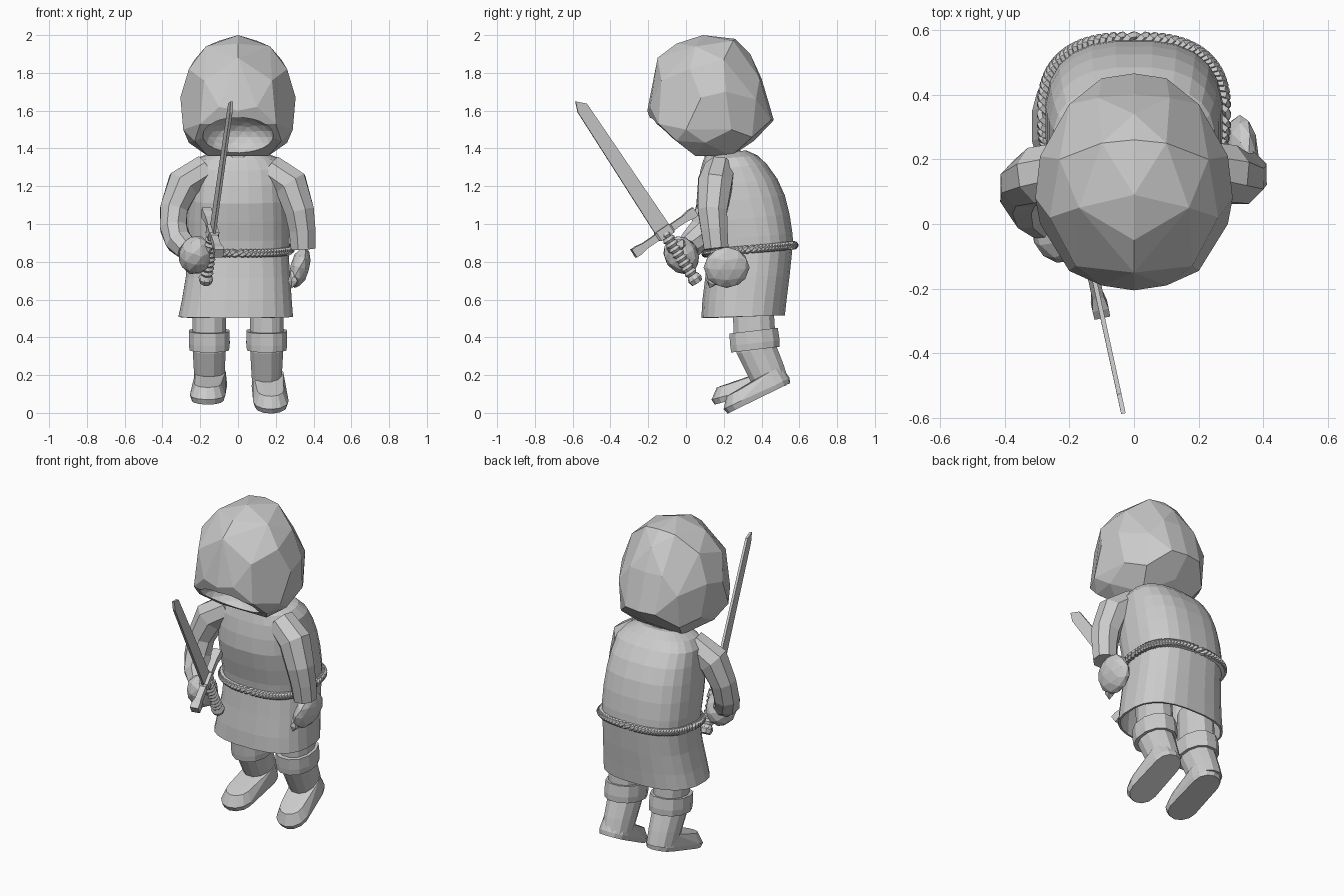
import bpy, bmesh
from math import sin, cos, pi, radians, copysign
from mathutils import Vector, Matrix

cube = bpy.data.objects.get("Cube")
if cube:
    bpy.data.objects.remove(cube, do_unlink=True)

GREY = (0.6, 0.6, 0.6, 1.0)
mat = bpy.data.materials.new("plain grey")
mat.use_nodes = True
mat.diffuse_color = GREY
mat.node_tree.nodes["Principled BSDF"].inputs["Base Color"].default_value = GREY


def finish(name, bm, matrix=None):
    """Turn a bmesh into a named, flat shaded object."""
    if matrix:
        bm.transform(matrix)
    bmesh.ops.recalc_face_normals(bm, faces=bm.faces[:])
    mesh = bpy.data.meshes.new(name)
    bm.to_mesh(mesh)
    bm.free()
    mesh.materials.append(mat)
    obj = bpy.data.objects.new(name, mesh)
    bpy.context.scene.collection.objects.link(obj)
    return obj


def skin(name, rings, cap=True, closed=False, matrix=None):
    """Join a row of equal rings with quads."""
    bm = bmesh.new()
    rows = [[bm.verts.new(p) for p in ring] for ring in rings]
    pairs = list(zip(rows, rows[1:]))
    if closed:
        pairs.append((rows[-1], rows[0]))
    for low, high in pairs:
        for i in range(len(low)):
            j = (i + 1) % len(low)
            bm.faces.new((low[i], low[j], high[j], high[i]))
    if cap and not closed:
        bm.faces.new(rows[0])
        bm.faces.new(rows[-1])
    return finish(name, bm, matrix)


def rounded(angle, rx, ry, power=2.6):
    """Point on a rounded rectangle outline."""
    c, s = cos(angle), sin(angle)
    return (copysign(abs(c) ** (2 / power), c) * rx,
            copysign(abs(s) ** (2 / power), s) * ry)


def loft(name, levels, sides=20, power=2.6, tilt=0.0, cap=True):
    """Skin level outlines given as (z, centre x, front y, back y, half width)."""
    rings = []
    for z, cx, front, back, half in levels:
        ring = []
        for i in range(sides):
            x, y = rounded(2 * pi * (i + 0.5) / sides, half, (back - front) / 2, power)
            ring.append((cx + x, (front + back) / 2 + y, z + y * tilt))
        rings.append(ring)
    return skin(name, rings, cap)


def tube(name, path, sides=8, closed=False, matrix=None):
    """Skin circles along a path of (point, radius)."""
    points = [Vector(p) for p, r in path]
    count = len(points)
    rings = []
    for i, (p, r) in enumerate(path):
        if closed:
            along = points[(i + 1) % count] - points[i - 1]
        else:
            along = points[min(i + 1, count - 1)] - points[max(i - 1, 0)]
        along.normalize()
        guide = Vector((0, 0, 1)) if closed or abs(along.z) < 0.5 else Vector((0, 1, 0))
        side = along.cross(guide).normalized()
        up = side.cross(along)
        angles = [2 * pi * (k + 0.5) / sides for k in range(sides)]
        rings.append([points[i] + (side * cos(a) + up * sin(a)) * r for a in angles])
    return skin(name, rings, closed=closed, matrix=matrix)


def hull(name, points, matrix=None, merge=7):
    """Convex shell around points, with nearly flat triangles merged."""
    bm = bmesh.new()
    for p in points:
        bm.verts.new(p)
    result = bmesh.ops.convex_hull(bm, input=bm.verts[:])
    junk = [g for g in result["geom_interior"] if isinstance(g, bmesh.types.BMVert)]
    bmesh.ops.delete(bm, geom=junk, context="VERTS")
    bmesh.ops.dissolve_limit(bm, angle_limit=radians(merge),
                             verts=bm.verts[:], edges=bm.edges[:])
    return finish(name, bm, matrix)


def ball(name, centre, radii, turn=(0, 0), level=2):
    """Faceted ball, scaled and turned about x and y."""
    bm = bmesh.new()
    bmesh.ops.create_icosphere(bm, subdivisions=level, radius=1)
    matrix = (Matrix.Translation(centre) @ Matrix.Rotation(radians(turn[0]), 4, "X")
              @ Matrix.Rotation(radians(turn[1]), 4, "Y") @ Matrix.Diagonal((*radii, 1)))
    return finish(name, bm, matrix)


# Faceted hood: half of its corner points, mirrored
middle = [(0.09, 2.0), (-0.05, 1.955), (-0.15, 1.88), (-0.205, 1.6), (-0.18, 1.53),
          (0.26, 1.98), (0.34, 1.9), (0.4, 1.77), (0.465, 1.55), (0.36, 1.44), (0.2, 1.35)]
half = [(0.18, -0.13, 1.76), (0.2, -0.145, 1.53), (0.1, -0.19, 1.62),
        (0.305, 0.08, 1.67), (0.29, 0.21, 1.7), (0.29, 0.0, 1.5),
        (0.26, 0.1, 1.43), (0.27, 0.24, 1.5), (0.26, 0.02, 1.82),
        (0.23, 0.2, 1.87), (0.17, 0.05, 1.94), (0.1, 0.25, 1.97),
        (0.2, 0.37, 1.66), (0.2, 0.35, 1.46), (0.1, 0.45, 1.55),
        (0.11, 0.39, 1.77), (0.16, 0.05, 1.36), (0.14, 0.24, 1.36), (0.23, -0.05, 1.44)]
corners = [(0, y, z) for y, z in middle]
corners += [(side * x, y, z) for x, y, z in half for side in (1, -1)]
hood = hull("hood", corners)

# Hollow face opening under the brow
cutter = ball("face_cutter", (0, -0.1, 1.46), (0.19, 0.18, 0.12), level=3)
cutter.hide_render = True
cut = hood.modifiers.new("face opening", "BOOLEAN")
cut.operation = "DIFFERENCE"
cut.solver = "EXACT"
cut.object = cutter
graph = bpy.context.evaluated_depsgraph_get()
hollow = bpy.data.meshes.new_from_object(hood.evaluated_get(graph))
hood.modifiers.clear()
hood.data = hollow
bpy.data.objects.remove(cutter, do_unlink=True)

# Neck, tunic and skirt
loft("neck", [(1.28, 0, 0.1, 0.3, 0.1), (1.42, 0, 0.09, 0.29, 0.1)], sides=12, power=2)
loft("tunic", [(0.86, 0, 0.11, 0.57, 0.272), (0.93, 0, 0.1, 0.565, 0.275),
               (1.03, 0, 0.075, 0.55, 0.275), (1.13, 0, 0.055, 0.525, 0.27),
               (1.22, 0, 0.06, 0.485, 0.262), (1.3, 0, 0.075, 0.43, 0.25),
               (1.35, 0, 0.09, 0.38, 0.21), (1.38, 0, 0.11, 0.32, 0.13)],
     sides=24, tilt=0.09)
skirt = loft("skirt", [(0.51, -0.012, 0.08, 0.525, 0.305), (0.6, -0.006, 0.085, 0.535, 0.292),
                       (0.72, 0, 0.1, 0.55, 0.278), (0.865, 0, 0.115, 0.565, 0.268)],
             sides=24, tilt=0.03, cap=False)
shell = skirt.modifiers.new("cloth", "SOLIDIFY")
shell.thickness = 0.012

# Rope belt of two twisted strands
TURNS, STEPS = 44, 264
for strand in range(2):
    path = []
    for i in range(STEPS):
        angle = 2 * pi * i / STEPS
        twist = angle * TURNS + strand * pi
        reach = 0.013 * cos(twist)
        x, y = rounded(angle, 0.276 + reach, 0.232 + reach)
        path.append(((x, 0.338 + y, 0.866 + y * 0.09 + 0.011 * sin(twist)), 0.014))
    tube("belt_strand", path, sides=5, closed=True)

# Legs, cuffs and boots
for name, side, heel, pitch, length in (
        ("left", 1, (0.16, 0.48, 0.123), 26, 0.205),
        ("right", -1, (-0.145, 0.455, 0.125), 15, 0.23)):
    cx = side * 0.152
    loft(name + "_leg", [(0.64, cx, 0.24, 0.46, 0.09), (0.42, cx, 0.25, 0.475, 0.092),
                         (0.33, cx, 0.265, 0.485, 0.09), (0.24, cx, 0.31, 0.52, 0.085),
                         (0.16, cx, 0.35, 0.545, 0.08)], sides=12, power=2.2, tilt=0.15)
    loft(name + "_cuff", [(0.335, cx, 0.235, 0.5, 0.108), (0.37, cx, 0.23, 0.5, 0.112),
                          (0.435, cx, 0.225, 0.49, 0.11)], sides=12, power=2.2, tilt=0.12)
    discs = [(0, 0, 0.08), (0, 0.025, 0.088), (0, 0.1, 0.08),
             (length, 0, 0.085), (length, 0.03, 0.094), (length - 0.02, 0.085, 0.07)]
    points = [(r * cos(k * pi / 6), r * sin(k * pi / 6) - y, z)
              for y, z, r in discs for k in range(12)]
    place = Matrix.Translation(heel) @ Matrix.Rotation(radians(pitch), 4, "X")
    hull(name + "_boot", points, place @ Matrix.Rotation(radians(side * 4), 4, "Z"), merge=3)

# Sleeves and hands
tube("left_sleeve", [((0.17, 0.18, 1.29), 0.085), ((0.28, 0.155, 1.21), 0.096),
                     ((0.325, 0.14, 1.07), 0.084), ((0.34, 0.15, 0.97), 0.076),
                     ((0.345, 0.16, 0.87), 0.07)])
ball("left_hand", (0.327, 0.215, 0.77), (0.052, 0.122, 0.112), turn=(0, 14))
ball("left_thumb", (0.295, 0.145, 0.715), (0.03, 0.035, 0.06), turn=(-20, 10), level=1)
tube("right_sleeve", [((-0.17, 0.18, 1.29), 0.085), ((-0.29, 0.15, 1.21), 0.094),
                      ((-0.34, 0.125, 1.08), 0.078), ((-0.342, 0.095, 0.98), 0.076),
                      ((-0.315, 0.045, 0.91), 0.074), ((-0.27, 0.01, 0.87), 0.066)])
ball("right_hand", (-0.225, -0.025, 0.835), (0.09, 0.09, 0.11), turn=(35, 10))
ball("right_thumb", (-0.155, -0.05, 0.88), (0.035, 0.06, 0.04), turn=(30, 0), level=1)

# Sword frame: local z along the blade, local y along the guard
blade_way = Vector((0.1, -0.46, 0.7)).normalized()
flat_way = Vector((0.07, -0.33, -0.21)).cross(blade_way).normalized()
guard_way = blade_way.cross(flat_way)
frame = Matrix((flat_way, guard_way, blade_way)).transposed().to_4x4()
frame = Matrix.Translation((-0.135, -0.115, 0.955)) @ frame

outline = [(-0.045, 0), (0.045, 0), (0.034, 0.79), (0.012, 0.845), (-0.032, 0.8)]
skin("sword_blade", [[(x, y, z) for y, z in outline] for x in (-0.007, 0.007)], matrix=frame)
guard = [(-0.2, 0.035), (-0.17, 0.036), (-0.13, 0.026), (-0.05, 0.026), (-0.04, 0.038),
         (0.04, 0.038), (0.05, 0.026), (0.13, 0.026), (0.17, 0.036), (0.2, 0.035)]
tube("sword_guard", [((0, y, 0), r) for y, r in guard], sides=4, matrix=frame)
grip = [((0, 0, -0.03 * k / 2), 0.036 if k % 2 else 0.027) for k in range(20)]
tube("sword_grip", grip, sides=10, matrix=frame)
tube("sword_pommel", [((0, 0, -0.28), 0.03), ((0, 0, -0.295), 0.04), ((0, 0, -0.32), 0.032)],
     matrix=frame)
